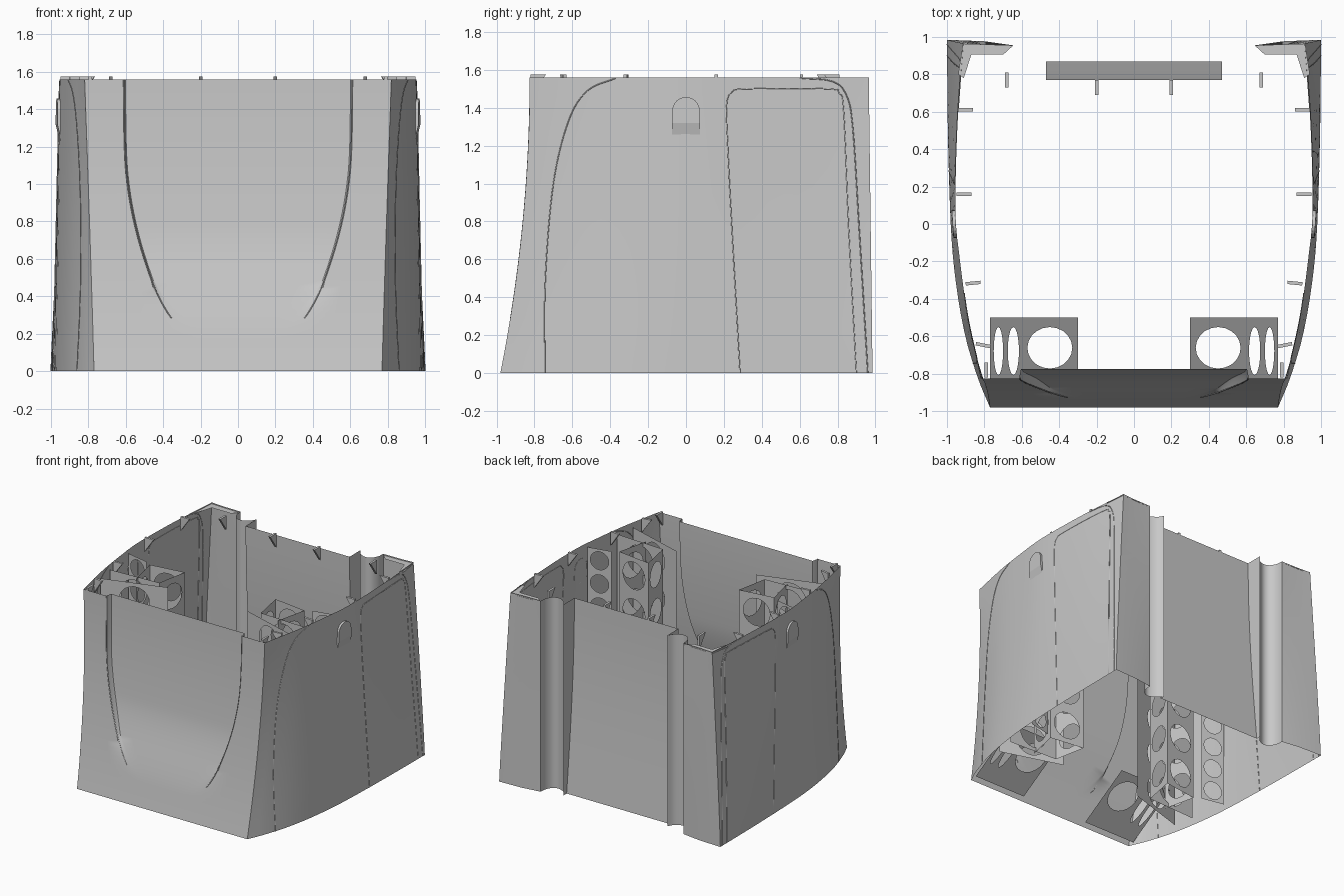
import bpy, math
from mathutils import Vector

cube = bpy.data.objects.get("Cube")
if cube:
    bpy.data.objects.remove(cube, do_unlink=True)

H = 1.56

GREY = bpy.data.materials.new("body grey")
GREY.use_nodes = True
GREY.diffuse_color = (.58, .58, .58, 1)
GREY.node_tree.nodes["Principled BSDF"].inputs["Base Color"].default_value = (.58, .58, .58, 1)


def add(name, mesh, smooth=False):
    ob = bpy.data.objects.new(name, mesh)
    bpy.context.collection.objects.link(ob)
    mesh.materials.clear()
    mesh.materials.append(GREY)
    if smooth:
        bpy.ops.object.select_all(action='DESELECT')
        ob.select_set(True)
        bpy.context.view_layer.objects.active = ob
        bpy.ops.object.shade_smooth_by_angle(angle=math.radians(25))
    return ob


def sheet(name, rows, flip=False):
    """Skin a grid of points into a panel."""
    if flip:
        rows = rows[::-1]
    n = len(rows[0])
    faces = [(r * n + c, r * n + c + 1, (r + 1) * n + c + 1, (r + 1) * n + c)
             for r in range(len(rows) - 1) for c in range(n - 1)]
    me = bpy.data.meshes.new(name)
    me.from_pydata([p for row in rows for p in row], [], faces)
    add(name, me, smooth=True)


def spline(pts, n=8):
    """Smooth curve through the points."""
    ps = [Vector(p) for p in pts]
    ps = [2 * ps[0] - ps[1]] + ps + [2 * ps[-1] - ps[-2]]
    out = []
    for a, b, c, d in zip(ps, ps[1:], ps[2:], ps[3:]):
        for i in range(n):
            t = i / n
            out.append(0.5 * (2 * b + (c - a) * t + (2 * a - 5 * b + 4 * c - d) * t * t
                              + (3 * b - a - 3 * c + d) * t ** 3))
    return out + [ps[-2]]


def lookup(table, k):
    for a, b in zip(table, table[1:]):
        if k <= b[0]:
            return a.lerp(b, (k - a[0]) / (b[0] - a[0]))
    return table[-1]


def curve_mesh(name, cu, loops, cyclic):
    for loop in loops:
        sp = cu.splines.new('POLY')
        sp.points.add(len(loop) - 1)
        sp.use_cyclic_u = cyclic
        for p, q in zip(sp.points, loop):
            p.co = (*q, 1)
    tmp = bpy.data.objects.new(name, cu)
    me = bpy.data.meshes.new_from_object(tmp)
    bpy.data.objects.remove(tmp)
    return me


def tube(name, pts):
    cu = bpy.data.curves.new(name, 'CURVE')
    cu.dimensions, cu.bevel_depth, cu.bevel_resolution = '3D', .003, 0
    add(name, curve_mesh(name, cu, [pts], False))


def plate(name, o, u, v, w, h, holes):
    """Flat web with oval holes, spanned by the u and v directions."""
    cu = bpy.data.curves.new(name, 'CURVE')
    cu.dimensions, cu.fill_mode = '2D', 'FRONT'
    loops = [[(0, 0, 0), (w, 0, 0), (w, h, 0), (0, h, 0)]]
    for cx, cy, rx, ry in holes:
        loops.append([(cx + rx * math.cos(a * math.tau / 20), cy + ry * math.sin(a * math.tau / 20), 0)
                      for a in range(20)])
    me = curve_mesh(name, cu, loops, True)
    o, u, v = Vector(o), Vector(u).normalized(), Vector(v).normalized()
    n = u.cross(v)
    for vert in me.vertices:
        c = vert.co.copy()
        vert.co = o + u * c.x + v * c.y + n * c.z
    add(name, me)


# Body surface rules
def front_y(z):
    return -0.825 - 0.155 * (1 - z / H) ** 2


def rear_y(z):
    return 0.985 - 0.02 * z / H


def back_y(z):
    return 0.87 - 0.10 * math.sin(z / H * math.pi / 2)


PLAN = spline([(0, .77, .82), (.08, .835, .85), (.2, .905, .893), (.35, .955, .93),
               (.5, .98, .955), (.75, .995, .945), (1, 1, .912)])


def side_x(y, z):
    s = (y - front_y(z)) / (rear_y(z) - front_y(z))
    _, low, high = lookup(PLAN, max(0, min(1, s)))
    return low + (high - low) * (z / H) ** 1.1


LEVELS = [H * i / 48 for i in range(49)]

# Front panel with a sunken tongue shaped centre, its step softening downwards
TONGUE = spline([(0, .2), (.18, .23), (.25, .33), (.4, .425), (.6, .5), (.8, .555),
                 (1, .59), (1.2, .605), (H, .61)])
rows = []
for z in LEVELS:
    w = lookup(TONGUE, z)[1]
    edge = side_x(front_y(z), z)
    k = max(0, min(1, (z - 0.18) / 0.6))
    depth = 0.05 * k * k * (3 - 2 * k)
    e = .004 + .05 * max(0, 1 - 2 * k)
    half = [((w - 2 * e) * f, depth) for f in (0, .25, .5, .75, 1)] + [(w - e, depth * .85), (w + e, 0)]
    half += [(w + e + (edge - w - e) * f, 0) for f in (.3, .65, 1)]
    line = [(-x, d) for x, d in reversed(half[1:])] + half
    rows.append([(x, front_y(z) + d, z) for x, d in line])
sheet("front_panel", rows)

# Back panel, leaning in towards the top
sheet("back_panel", [[(x, back_y(z), z) for x in (.47, 0, -.47)] for z in LEVELS[::4]])

SEAMS = {
    "front_seam": [(-.745, 0), (-.742, .5), (-.7, 1), (-.62, 1.33), (-.52, 1.49), (-.37, 1.557)],
    "door_seam": [(.285, 0), (.24, .8), (.22, 1.2), (.215, 1.42), (.245, 1.485), (.32, 1.5),
                  (.75, 1.5), (.81, 1.475), (.833, 1.38), (.86, .75), (.9, 0)],
    "rear_seam": [(.6, 1.557), (.77, 1.54), (.845, 1.47), (.88, 1.3), (.915, .75), (.96, 0)],
}
TABS = [(.2, .77, 0, -1), (.68, .81, 0, -1), (.94, .61, -1, 0), (.95, .16, -1, 0),
        (.9, -.32, -1, .1), (.845, -.64, -1, -.2), (.79, -.82, 0, 1)]
GROOVE = spline([(.47, .91), (.5, .865), (.56, .835), (.61, .85), (.64, .9), (.645, .955)], 4)
LEDGE = [(.645, .955), (.7, .905), (.87, .905), (.91, .78), (.94, .8), (.915, .964)]

for sgn, tag in ((1, "left"), (-1, "right")):
    right = sgn < 0
    # Side wall
    steps = sorted({i / 24 for i in range(25)} | {.02, .06, .1})
    rows = []
    for z in LEVELS[::3]:
        ys = [front_y(z) + (rear_y(z) - front_y(z)) * s for s in steps]
        rows.append([(sgn * side_x(y, z), y, z) for y in ys])
    sheet(tag + "_side_wall", rows, right)

    # Rear pillar face
    sheet(tag + "_rear_pillar", [[(sgn * x, y, z) for x, y in
                                  ((side_x(rear_y(z), z), rear_y(z)), (.8, rear_y(z) - .008), (.645, .955))]
                                 for z in LEVELS[::3]], right)

    # Hollow groove between pillar and back panel, with the panel's upright flange
    sheet(tag + "_back_groove", [[(sgn * x, y, z) for x, y in [*GROOVE[::-1], (.47, back_y(z))]]
                                 for z in LEVELS[::4]], right)

    # Ledge on top of the pillar
    me = bpy.data.meshes.new(tag + "_pillar_ledge")
    me.from_pydata([(sgn * x, y, H - .01) for x, y in LEDGE], [], [range(len(LEDGE))])
    add(tag + "_pillar_ledge", me)

    # Seams on the side and around the front centre
    for name, pts in SEAMS.items():
        tube(f"{tag}_{name}", [(sgn * side_x(y, z), y, z) for y, z in spline(pts)])
    tube(tag + "_tongue_seam", [(sgn * x, front_y(z) + .002, z) for z, x in TONGUE if z > .27])

    # Raised arch on the side, ramping back into the wall at its foot
    arch = [(.072 * math.cos(a * math.pi / 12), 1.385 + .072 * math.sin(a * math.pi / 12))
            for a in range(13)]
    arch = [(.075, 1.32)] + arch + [(-.075, 1.32)]
    foot = [(-.075, 1.26), (.075, 1.26)]
    outer = [(sgn * (side_x(y, z) + .016), y, z) for y, z in arch]
    inner = [(sgn * (side_x(y, z) - .002), y, z) for y, z in arch]
    base = [(sgn * (side_x(y, z) + .001), y, z) for y, z in foot]
    n = len(arch)
    faces = [list(range(n)), [0, n - 1, 2 * n, 2 * n + 1]]
    faces += [(i, i + 1, n + i + 1, n + i) for i in range(n - 1)]
    faces += [(0, n, 2 * n + 1), (n - 1, 2 * n, 2 * n - 1)]
    me = bpy.data.meshes.new(tag + "_side_arch")
    me.from_pydata(outer + inner + base, [], faces)
    add(tag + "_side_arch", me)

    # Upright inner webs, each pierced by a column of round holes
    webs = [((.41, -.10), (.70, -.14)), ((.70, -.14), (.64, -.40)), ((.46, -.36), (.89, -.38)),
            ((.41, -.10), (.46, -.36)), ((.36, -.39), (.86, -.545)), ((.75, -.11), (.94, -.07))]
    for i, (a, b) in enumerate(webs):
        d = Vector((sgn * (b[0] - a[0]), b[1] - a[1], 0))
        r = min(.12, d.length * .38)
        count = int(1.5 / (2.5 * r))
        holes = [(d.length / 2, 1.51 * (k + .5) / count, r, r) for k in range(count)]
        plate(f"{tag}_inner_web_{i + 1}", (sgn * a[0], a[1], .02), d, (0, 0, 1), d.length, 1.51, holes)

    # Sloping web running down to the foot of the front panel
    plate(tag + "_sloping_web", (sgn * .3, -.5, .27), (sgn, 0, 0), (0, -.44, -.27), .47, .5,
          [(.15, .19, .12, .13), (.345, .21, .03, .15), (.425, .21, .025, .15)])

    # Small triangular tabs round the rim
    for i, (x, y, dx, dy) in enumerate(TABS):
        o, d = Vector((sgn * x, y, 0)), Vector((sgn * dx, dy, 0)).normalized() * .08
        tri = [o + Vector((0, 0, H + .015)), o + d + Vector((0, 0, H + .015)), o + Vector((0, 0, 1.46))]
        me = bpy.data.meshes.new("tab")
        me.from_pydata(tri, [], [(0, 1, 2)])
        mod = add(f"{tag}_rim_tab_{i + 1}", me).modifiers.new("thickness", 'SOLIDIFY')
        mod.thickness, mod.offset = .018, 0
